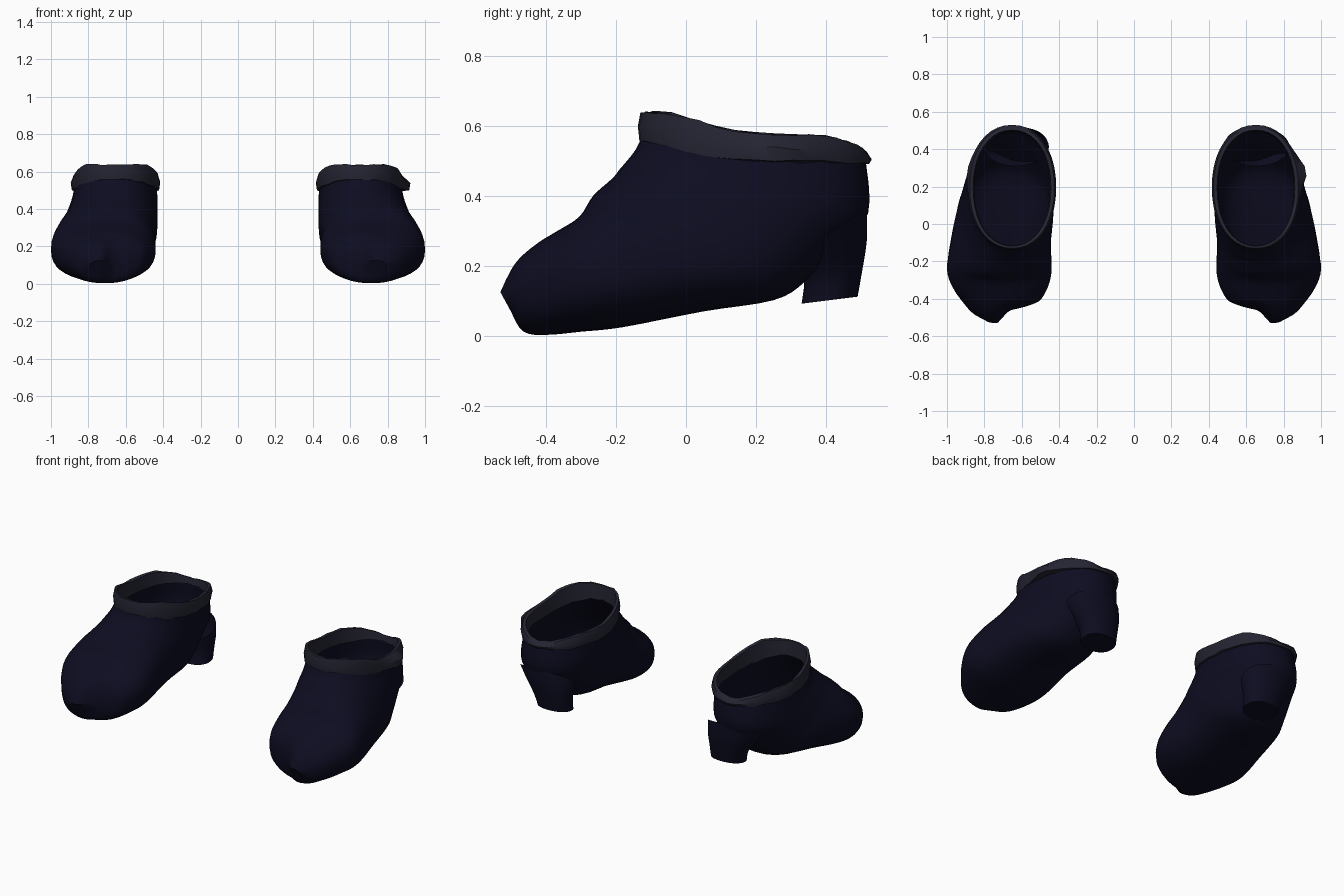
import bpy, bmesh, math, random

if "Cube" in bpy.data.objects:
    bpy.data.objects.remove(bpy.data.objects["Cube"])

random.seed(4)
SEG = 40


def material(name, rgb):
    m = bpy.data.materials.new(name)
    m.diffuse_color = (*rgb, 1)
    m.use_nodes = True
    m.node_tree.nodes["Principled BSDF"].inputs["Base Color"].default_value = m.diffuse_color
    return m


NAVY = material("midnight navy leather", (0.0038, 0.0038, 0.0150))
GREY = material("charcoal lining", (0.0180, 0.0180, 0.0330))


def catmull(rows, steps):
    """Smoothly interpolate rows of section values."""
    out = []
    for i in range(len(rows) - 1):
        p = [rows[max(0, min(len(rows) - 1, i + k))] for k in (-1, 0, 1, 2)]
        for s in range(steps):
            t = s / steps
            out.append([0.5 * (2 * b + (c - a) * t + (2 * a - 5 * b + 4 * c - d) * t * t
                               + (3 * b - a - 3 * c + d) * t ** 3) for a, b, c, d in zip(*p)])
    return out + [list(rows[-1])]


def lerp_table(table, y):
    if y <= table[0][0]:
        return table[0][1]
    for (a, u), (b, v) in zip(table, table[1:]):
        if y <= b:
            return u + (v - u) * (y - a) / (b - a)
    return table[-1][1]


def signed_pow(v, e):
    return math.copysign(abs(v) ** e, v)


def section(y0, z0, y1, z1, xl, xr, e):
    """Rounded loop whose first end is (y0, z0) and opposite end is (y1, z1)."""
    pts = []
    for k in range(SEG):
        a = 2 * math.pi * k / SEG
        t = (1 - signed_pow(math.cos(a), e)) / 2
        x = (xl + xr) / 2 + (xr - xl) / 2 * signed_pow(math.sin(a), e)
        pts.append((x, y0 + (y1 - y0) * t, z0 + (z1 - z0) * t))
    return pts


def loft(name, rings, side, mat, cap_start=False, closed=False, thickness=0):
    bm = bmesh.new()
    loops = [[bm.verts.new((side * x, y, z)) for x, y, z in r] for r in rings]
    pairs = list(zip(loops, loops[1:])) + ([(loops[-1], loops[0])] if closed else [])
    for a, b in pairs:
        for k in range(SEG):
            n = (k + 1) % SEG
            bm.faces.new((a[k], a[n], b[n], b[k]))
    if cap_start:
        bm.faces.new(loops[0])
    bmesh.ops.recalc_face_normals(bm, faces=bm.faces)
    me = bpy.data.meshes.new(name)
    bm.to_mesh(me)
    bm.free()
    me.materials.append(mat)
    ob = bpy.data.objects.new(name, me)
    bpy.context.collection.objects.link(ob)
    bpy.context.view_layer.objects.active = ob
    ob.select_set(True)
    bpy.ops.object.shade_smooth_by_angle(angle=math.radians(40))
    ob.select_set(False)
    if thickness:
        mod = ob.modifiers.new("leather thickness", 'SOLIDIFY')
        mod.thickness, mod.offset = thickness, -1
    return ob


# Upper: sole end (y, z), instep end (y, z), inner x, outer x, roundness
UPPER = [
    (-0.500, 0.070, -0.530, 0.125, 0.68, 0.79, 1.00),
    (-0.465, 0.012, -0.490, 0.205, 0.59, 0.86, 0.90),
    (-0.400, 0.003, -0.435, 0.258, 0.510, 0.915, 0.87),
    (-0.300, 0.012, -0.370, 0.298, 0.460, 0.970, 0.84),
    (-0.180, 0.025, -0.305, 0.340, 0.440, 1.000, 0.82),
    (0.050, 0.070, -0.265, 0.400, 0.445, 0.980, 0.83),
    (0.250, 0.102, -0.210, 0.450, 0.435, 0.950, 0.84),
    (0.340, 0.155, -0.190, 0.475, 0.430, 0.930, 0.86),
    (0.435, 0.255, -0.170, 0.498, 0.430, 0.910, 0.88),
    (0.520, 0.350, -0.145, 0.530, 0.430, 0.890, 0.90),
    (0.512, 0.510, -0.130, 0.560, 0.435, 0.872, 0.93),
]
# Heel: back (y, z), front (y, z), inner x, outer x, roundness
HEEL = [
    (0.490, 0.112, 0.330, 0.092, 0.490, 0.700, 0.90),
    (0.502, 0.180, 0.338, 0.160, 0.487, 0.720, 0.90),
    (0.516, 0.270, 0.325, 0.210, 0.475, 0.770, 0.95),
    (0.517, 0.360, 0.310, 0.240, 0.470, 0.820, 1.00),
]
# Collar edge heights along y
TOP = [(-0.13, 0.636), (-0.06, 0.640), (0.0, 0.625), (0.1, 0.592), (0.2, 0.578),
       (0.4, 0.570), (0.48, 0.55), (0.53, 0.515)]
LOW = [(-0.14, 0.560), (0.0, 0.525), (0.1, 0.510), (0.2, 0.502), (0.5, 0.495)]


def toe_split(p):
    """Shorten the inner toe lobe so that a soft cleft forms beside the outer lobe."""
    x, y, z = p
    w = max(0.0, min(1.0, (0.73 - x) / 0.06))
    if y < -0.41:
        y += (-0.41 - y) * 0.5 * w
    return (x, y, z)


def collar_rings(tab):
    rings = []
    # outer lower edge, outer mid, rim, inner rim, inner lower edge
    for grow, f in ((0.010, 0.0), (0.016, 0.5), (0.006, 1.0), (-0.012, 0.97), (-0.018, -0.1)):
        ring = []
        for x, y, z in section(0.514 + grow, 0, -0.126 - grow * 0.7, 0,
                               0.432 - grow, 0.872 + grow, 0.93):
            lo, hi = lerp_table(LOW, y), lerp_table(TOP, y)
            # folded-out tab on the outer side
            if grow > 0 and x > 0.75 and f < 0.9:
                x += tab * math.exp(-((y - 0.28) / 0.08) ** 2)
            ring.append((x, y, lo + (hi - lo) * f + random.uniform(-0.004, 0.004)))
        rings.append(ring)
    return rings


for side, label, heel_shift in ((1, "right", 0.01), (-1, "left", -0.015)):
    upper = [[toe_split(p) for p in section(*r)] for r in catmull(UPPER, 4)]
    loft(label + "_shoe_upper", upper, side, NAVY, cap_start=True, thickness=0.01)
    heel = [[(x + heel_shift, y, z) for x, y, z in section(*r)] for r in catmull(HEEL, 3)]
    loft(label + "_heel", heel, side, NAVY, cap_start=True)
    loft(label + "_collar", collar_rings(0.04 if side > 0 else 0.01), side, GREY, closed=True)
